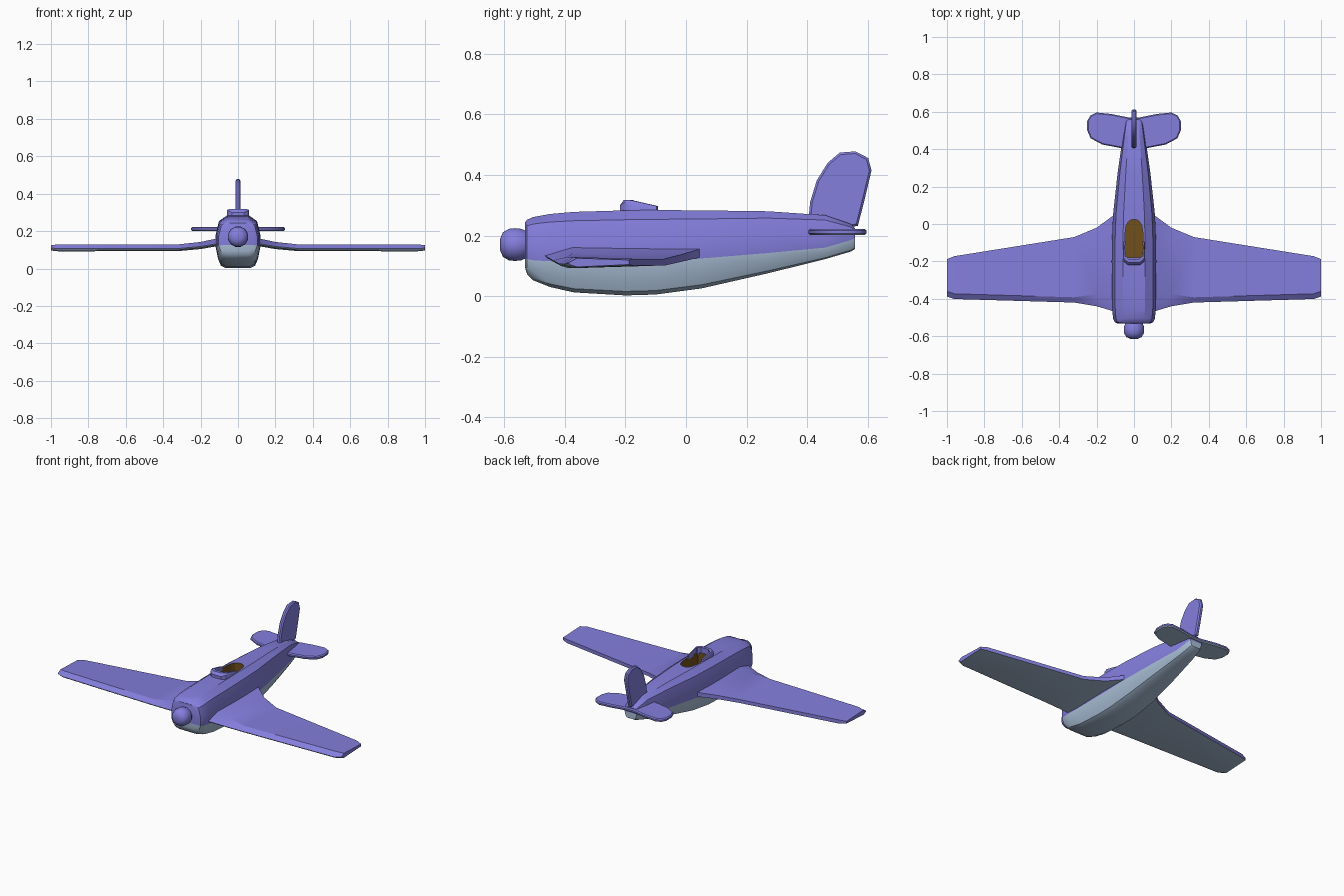
import bpy, bmesh, math

if "Cube" in bpy.data.objects:
    bpy.data.objects.remove(bpy.data.objects["Cube"])


def material(name, color):
    m = bpy.data.materials.new(name)
    m.diffuse_color = (*color, 1)
    m.use_nodes = True
    m.node_tree.nodes["Principled BSDF"].inputs["Base Color"].default_value = m.diffuse_color
    return m


MATS = [material("violet", (0.23, 0.21, 0.72)),
        material("grey_blue", (0.40, 0.52, 0.68)),
        material("brown", (0.16, 0.08, 0.01))]


def make(name, bm, under_grey=False):
    bmesh.ops.recalc_face_normals(bm, faces=bm.faces)
    if under_grey:
        for f in bm.faces:
            if f.normal.z < -0.5:
                f.material_index = 1
    me = bpy.data.meshes.new(name)
    bm.to_mesh(me)
    bm.free()
    for m in MATS:
        me.materials.append(m)
    ob = bpy.data.objects.new(name, me)
    bpy.context.collection.objects.link(ob)
    return ob


def loft(rings, grey=()):
    """Skin rings of equal length; caps are strips between mirrored points."""
    bm = bmesh.new()
    vs = [[bm.verts.new(p) for p in r] for r in rings]
    n = len(vs[0])
    for a, b in zip(vs, vs[1:]):
        for i in range(n):
            j = (i + 1) % n
            bm.faces.new((a[i], a[j], b[j], b[i])).material_index = int(i in grey)
    for r in (vs[0], vs[-1]):
        for i in range(n // 2 - 1):
            f = bm.faces.new((r[i], r[i + 1], r[n - 2 - i], r[n - 1 - i]))
            f.material_index = int(i in grey)
    return bm


def prism(points, offset, bevel=0.0):
    """Extrude a closed outline, optionally chamfering the rim."""
    bm = bmesh.new()
    f = bm.faces.new([bm.verts.new(p) for p in points])
    geo = bmesh.ops.extrude_face_region(bm, geom=[f])["geom"]
    top = [g for g in geo if isinstance(g, bmesh.types.BMFace)][0]
    bmesh.ops.translate(bm, vec=offset, verts=top.verts[:])
    if bevel:
        edges = list({e for g in (f, top) for e in g.edges})
        bmesh.ops.bevel(bm, geom=edges, offset=bevel, segments=1, affect='EDGES')
    return bm


def smooth(ob, angle=30):
    bpy.ops.object.select_all(action='DESELECT')
    ob.select_set(True)
    bpy.context.view_layer.objects.active = ob
    bpy.ops.object.shade_smooth_by_angle(angle=math.radians(angle))


# Fuselage: y, half width, bottom, colour split, top
stations = [(-0.532, 0.088, 0.095, 0.125, 0.243), (-0.525, 0.103, 0.072, 0.122, 0.252),
            (-0.505, 0.112, 0.052, 0.118, 0.261), (-0.45, 0.117, 0.03, 0.115, 0.271),
            (-0.37, 0.118, 0.012, 0.113, 0.278), (-0.2, 0.119, 0.002, 0.113, 0.283),
            (-0.1, 0.118, 0.005, 0.115, 0.284), (0.05, 0.112, 0.025, 0.124, 0.283),
            (0.27, 0.088, 0.075, 0.142, 0.28), (0.46, 0.061, 0.122, 0.16, 0.267),
            (0.545, 0.048, 0.147, 0.185, 0.238), (0.558, 0.042, 0.155, 0.192, 0.225)]
rings = []
for y, w, zb, zs, zt in stations:
    h = zt - zb
    half = [(0.5 * w, zt), (0.86 * w, zt - 0.11 * h), (w, zs + 0.4 * (zt - zs)), (w, zs),
            (0.9 * w, zb + 0.45 * (zs - zb)), (0.77 * w, zb + 0.12 * (zs - zb)), (0.55 * w, zb)]
    rings.append([(x, y, z) for x, z in half] + [(-x, y, z) for x, z in reversed(half)])
fuselage = make("fuselage", loft(rings, grey=range(3, 10)))

# Cockpit opening
side = [(0.042, -0.18), (0.048, -0.14), (0.048, -0.05), (0.042, -0.01), (0.03, 0.013), (0.012, 0.024)]
outline = [(x, y, 0.15) for x, y in side] + [(-x, y, 0.15) for x, y in reversed(side)]
cutter = make("cockpit_cutter", prism(outline, (0, 0, 0.3)))
for p in cutter.data.polygons:
    p.material_index = 2
mod = fuselage.modifiers.new("cockpit", 'BOOLEAN')
mod.operation = 'DIFFERENCE'
mod.solver = 'EXACT'
mod.object = cutter
bpy.context.view_layer.objects.active = fuselage
bpy.ops.object.modifier_apply(modifier=mod.name)
bpy.data.objects.remove(cutter)
smooth(fuselage)

# Windshield: U-shaped rim around the front of the cockpit
rim = [(0.058, -0.097, 0.297), (0.06, -0.18, 0.316), (0.052, -0.203, 0.309), (0.033, -0.218, 0.30)]
rim += [(-x, y, z) for x, y, z in reversed(rim)]
u = []
for x, y, z in rim:
    front = y < -0.19
    xi, yi = x * 0.8, y + (0.03 if front else 0.005)
    zt = 0.317 if front else z
    u.append([(x, y, 0.27), (x, y, z if front else z - 0.008),
              (x * 0.93, y + (0.012 if front else 0), zt), (xi, yi, zt), (xi, yi, 0.285), (xi, yi, 0.27)])
smooth(make("windshield", loft(u)))

# Spinner turned around the y axis
prof = [(0.045, -0.525), (0.054, -0.545), (0.056, -0.565), (0.054, -0.585), (0.042, -0.605), (0.02, -0.614)]
seg = 12
rings = [[(r * math.cos(2 * math.pi * (k + 0.5) / seg), y, 0.17 + r * math.sin(2 * math.pi * (k + 0.5) / seg))
          for k in range(seg)] for r, y in prof]
smooth(make("spinner", loft(rings)), 40)

# Wings: x, leading y, trailing y, top z, bottom z, trailing lift
wing = [(0.09, -0.475, 0.06, 0.168, 0.125, 0.0), (0.125, -0.462, 0.035, 0.158, 0.117, 0.0),
        (0.2, -0.44, -0.02, 0.142, 0.104, 0.0), (0.32, -0.42, -0.07, 0.129, 0.093, 0.0),
        (0.96, -0.401, -0.172, 0.129, 0.092, 0.0), (1.0, -0.388, -0.188, 0.125, 0.096, 0.0)]
rings = []
for x, yl, yt, zt, zb, lift in wing:
    yc = yl + 0.028 + 0.07 * max(0, (0.32 - x)) / 0.23
    rings.append([(x, yc, zt), (x, yt, zt - 0.006), (x, yt, zb + 0.008),
                  (x, yc, zb), (x, yl + 0.006, zb + 0.007), (x, yl, zb + 0.014)])
wings = make("wings", loft(rings), under_grey=True)
smooth(wings, 25)
m = wings.modifiers.new("mirror", 'MIRROR')

# Tailplane
half = [(0.05, 0.402), (0.17, 0.425), (0.232, 0.458), (0.25, 0.5), (0.25, 0.55),
        (0.234, 0.58), (0.2, 0.596), (0.12, 0.588), (0.03, 0.57)]
outline = [(x, y, 0.201) for x, y in half] + [(-x, y, 0.201) for x, y in reversed(half)]
smooth(make("tailplane", prism(outline, (0, 0, 0.021), 0.006), under_grey=True), 40)

# Fin
fin = [(0.405, 0.255), (0.41, 0.31), (0.432, 0.382), (0.468, 0.44), (0.508, 0.474), (0.56, 0.478),
       (0.602, 0.456), (0.613, 0.415), (0.588, 0.31), (0.568, 0.232), (0.53, 0.225)]
smooth(make("fin", prism([(-0.013, y, z) for y, z in fin], (0.026, 0, 0), 0.007), ), 40)
